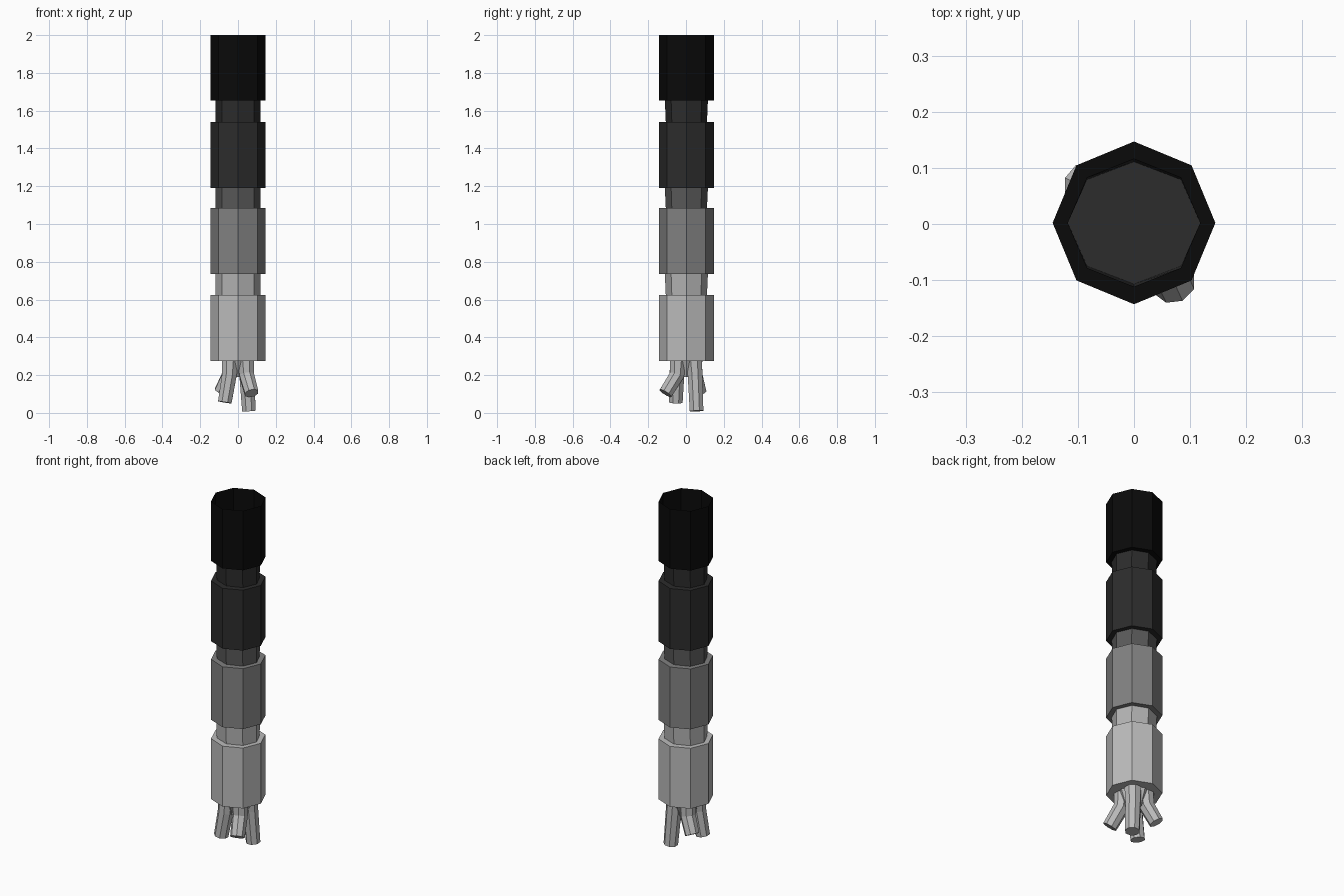
import bpy, bmesh, math
from mathutils import Vector

if "Cube" in bpy.data.objects:
    bpy.data.objects.remove(bpy.data.objects["Cube"])

SIDES = 8
CY = 0.002  # column axis offset in y


def grey(name, v):
    m = bpy.data.materials.new(name)
    m.diffuse_color = (v, v, v, 1)
    m.use_nodes = True
    m.node_tree.nodes["Principled BSDF"].inputs["Base Color"].default_value = m.diffuse_color
    return m


def finish(name, bm, mat):
    me = bpy.data.meshes.new(name)
    bm.normal_update()
    bm.to_mesh(me)
    bm.free()
    me.materials.append(mat)
    ob = bpy.data.objects.new(name, me)
    bpy.context.collection.objects.link(ob)
    return ob


def loft(bm, rings, cap_start=True, cap_end=True):
    """Bridge successive rings of points into flat-sided skin."""
    vs = [[bm.verts.new(p) for p in r] for r in rings]
    n = len(vs[0])
    for a, b in zip(vs, vs[1:]):
        for i in range(n):
            j = (i + 1) % n
            bm.faces.new((a[i], a[j], b[j], b[i]))
    if cap_start:
        bm.faces.new(vs[0][::-1])
    if cap_end:
        bm.faces.new(vs[-1])


def octagon(rx, ry, z):
    return [Vector((rx * math.cos(math.tau * i / SIDES),
                    ry * math.sin(math.tau * i / SIDES) + CY, z)) for i in range(SIDES)]


R = 0.145
NECK_LOW, NECK_HIGH = (0.118, 0.109), (0.118, 0.114)

# Column segments; the top one is an open cup whose ring floor opens into the neck
segments = [("lower", 0.275, 0.625, 0.5), ("middle", 0.735, 1.085, 0.22),
            ("upper", 1.19, 1.54, 0.025), ("top", 1.655, 2.0, 0.003)]
for name, z0, z1, shade in segments:
    bm = bmesh.new()
    rings = [octagon(R, R, z0), octagon(R, R, z1)]
    if name == "top":
        loft(bm, [octagon(*NECK_HIGH, z0)] + rings, False, False)
    else:
        loft(bm, rings)
    finish(name + "_segment", bm, grey(name + "_grey", shade))

# Narrow necks between segments
for i, shade in enumerate((0.45, 0.10, 0.025)):
    bm = bmesh.new()
    loft(bm, [octagon(*NECK_LOW, segments[i][2]),
              octagon(*NECK_HIGH, segments[i + 1][1])], False, False)
    finish(f"neck_{i + 1}", bm, grey(f"neck_grey_{i + 1}", shade))

# Root crown under the lowest segment
root_mat = grey("root_grey", 0.5)
bm = bmesh.new()
loft(bm, [octagon(0.055, 0.055, 0.19), octagon(0.088, 0.088, 0.28)])
finish("root_crown", bm, root_mat)


def root(name, path, radii):
    bm = bmesh.new()
    rings = []
    for k, (p, r) in enumerate(zip(path, radii)):
        a, b = path[max(k - 1, 0)], path[min(k + 1, len(path) - 1)]
        d = (Vector(a) - Vector(b)).normalized()
        u = (Vector((1, 0, 0)) - d * d.x).normalized()
        v = d.cross(u)
        rings.append([Vector(p) + r * (math.cos(t) * u + math.sin(t) * v)
                      for t in (math.tau * (i + .5) / SIDES for i in range(SIDES))])
    loft(bm, rings[::-1])
    finish(name, bm, root_mat)


# Four splayed roots, each leaving its own quadrant of the crown
tips = {"front_left": (-0.070, -0.054, 0.056), "front_right": (0.072, -0.108, 0.104),
        "back_left": (-0.090, 0.072, 0.110), "back_right": (0.058, 0.056, 0.010)}
for name, tip in tips.items():
    sx, sy = math.copysign(1, tip[0]), math.copysign(1, tip[1])
    start = (0.042 * sx, 0.042 * sy, 0.28)
    bend = (0.046 * sx, 0.048 * sy, 0.20)
    root(name + "_root", [start, bend, tip], (0.046, 0.042, 0.039))
